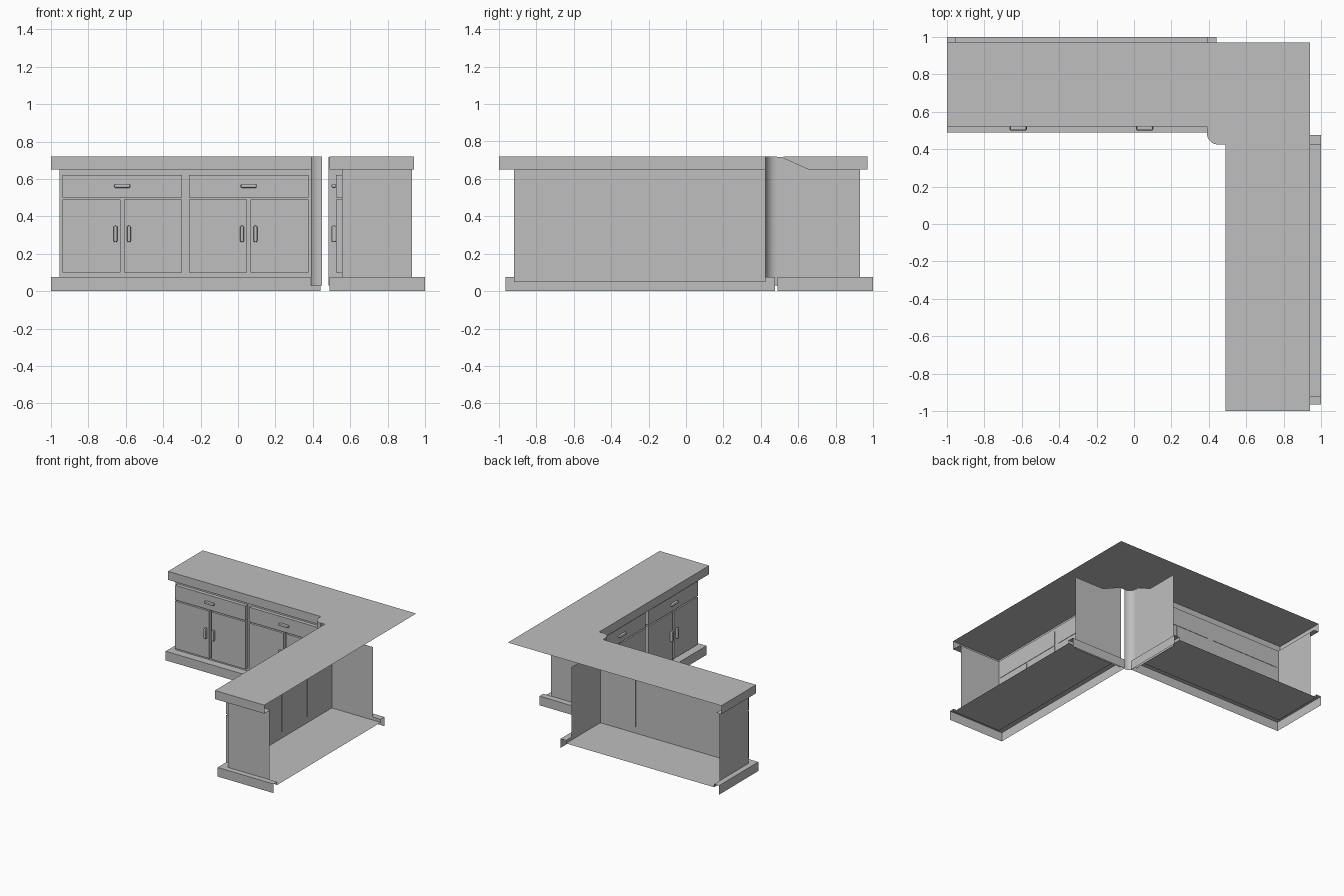
import bpy, bmesh, math
from mathutils import Matrix, Vector

cube = bpy.data.objects.get("Cube")
if cube:
    bpy.data.objects.remove(cube)

grey = bpy.data.materials.new("plain grey")
grey.use_nodes = True
colour = (0.52, 0.52, 0.52, 1)
grey.diffuse_color = colour
grey.node_tree.nodes["Principled BSDF"].inputs["Base Color"].default_value = colour

# Main heights and depths shared by both wings
TOP, LIP, RIM, FLOOR = 0.72, 0.65, 0.075, 0.05
FRONT, BACK = 0.555, 0.93
END, CORNER = -0.955, 0.39
SHIFT = 0.035


def finish(name, bm, side=False):
    """Make an object; the side wing is the rear wing reflected on the diagonal."""
    if side:
        for v in bm.verts:
            v.co = Vector((v.co.y, v.co.x + SHIFT, v.co.z))
        bmesh.ops.reverse_faces(bm, faces=bm.faces[:])
    mesh = bpy.data.meshes.new(name)
    bm.to_mesh(mesh)
    bm.free()
    mesh.materials.append(grey)
    obj = bpy.data.objects.new(name, mesh)
    bpy.context.collection.objects.link(obj)
    return obj


def face(bm, points):
    bm.faces.new([bm.verts.new(p) for p in points])


def wall(bm, path, low, high):
    """Upright sheet along a plan path."""
    for (ax, ay), (bx, by) in zip(path, path[1:]):
        face(bm, [(ax, ay, low), (bx, by, low), (bx, by, high), (ax, ay, high)])


def flat(bm, outline, z):
    face(bm, [(x, y, z) for x, y in outline])


def rect(bm, x0, x1, y0, y1, z):
    flat(bm, [(x0, y0), (x1, y0), (x1, y1), (x0, y1)], z)


def box(bm, x0, x1, y0, y1, z0, z1, bevel=0):
    size = Matrix.Diagonal((x1 - x0, y1 - y0, z1 - z0, 1))
    place = Matrix.Translation(((x0 + x1) / 2, (y0 + y1) / 2, (z0 + z1) / 2))
    new = bmesh.ops.create_cube(bm, size=1, matrix=place @ size)["verts"]
    if bevel:
        edges = list({e for v in new for e in v.link_edges})
        bmesh.ops.bevel(bm, geom=edges, offset=bevel, segments=2,
                        profile=0.5, affect="EDGES")


def build_wing(label, side):
    # Plinth: skirt on three sides, stepped rim and sunken floor, open at the back
    bm = bmesh.new()
    x0, x1, y0, y1 = -1, 0.44, 0.49, 1
    wall(bm, [(x0, y1), (x0, y0), (x1, y0), (x1, y1)], 0, RIM)
    rect(bm, x0, x1, y0, FRONT, RIM)
    rect(bm, x0, END, FRONT, y1, RIM)
    rect(bm, CORNER, x1, FRONT, y1, RIM)
    wall(bm, [(END, y1), (END, FRONT), (CORNER, FRONT), (CORNER, y1)], FLOOR, RIM)
    rect(bm, END, CORNER, FRONT, y1, FLOOR)
    finish(label + "_plinth", bm, side)

    # Cabinet shell: end panel and front panel
    bm = bmesh.new()
    wall(bm, [(END, BACK), (END, FRONT), (CORNER, FRONT)], FLOOR, LIP)
    finish(label + "_cabinet", bm, side)

    # Two units, each with a drawer above a pair of doors
    fronts, handles = bmesh.new(), bmesh.new()
    y0, y1 = 0.525, FRONT + 0.003
    for left, right in ((-0.938, -0.3), (-0.262, 0.376)):
        mid = (left + right) / 2
        box(fronts, left, right, y0, y1, 0.5, 0.62)
        box(fronts, left, mid - 0.01, y0, y1, 0.1, 0.49)
        box(fronts, mid + 0.01, right, y0, y1, 0.1, 0.49)
        box(handles, mid - 0.043, mid + 0.043, 0.5, y0, 0.552, 0.571, 0.007)
        for s in (-1, 1):
            x = mid + s * 0.036
            box(handles, x - 0.01, x + 0.01, 0.5, y0, 0.262, 0.35, 0.007)
    finish(label + "_doors_and_drawers", fronts, side)
    finish(label + "_handles", handles, side)

    # Corner return panel, rising to the worktop beside the rounded post
    bm = bmesh.new()
    outline = [(0.485, 0.03), (BACK, 0.03), (BACK, LIP), (0.66, LIP),
               (0.51, TOP - 0.002), (0.485, TOP - 0.002)]
    face(bm, [(CORNER, y, z) for y, z in outline])
    finish(label + "_return_panel", bm, side)


for label, side in (("rear", False), ("side", True)):
    build_wing(label, side)

# Rounded post in the inner corner
r = 0.06
arc = [(0.45 - r * math.cos(a), 0.485 - r * math.sin(a))
       for a in (math.pi / 2 * i / 10 for i in range(11))]
bm = bmesh.new()
wall(bm, arc, 0.03, TOP)
bmesh.ops.remove_doubles(bm, verts=bm.verts[:], dist=0.0001)
post = finish("corner_post", bm)
for p in post.data.polygons:
    p.use_smooth = True

# Worktop: one L-shaped sheet with a hanging lip on the inner and end edges
bm = bmesh.new()
rear_lip = [(-1, 0.97), (-1, 0.52), (CORNER, 0.52)]
side_lip = [(0.49, 0.425), (0.49, -1), (0.94, -1)]
flat(bm, rear_lip + arc + side_lip + [(0.94, 0.97)], TOP)
wall(bm, rear_lip, LIP, TOP)
wall(bm, side_lip, LIP, TOP)
# Underside strips joining the lip to the cabinets
rect(bm, -1, CORNER, 0.52, FRONT, LIP)
rect(bm, -1, END, FRONT, 0.97, LIP)
rect(bm, 0.49, FRONT, -1, 0.425, LIP)
rect(bm, FRONT, 0.94, -1, END + SHIFT, LIP)
finish("worktop", bm)
